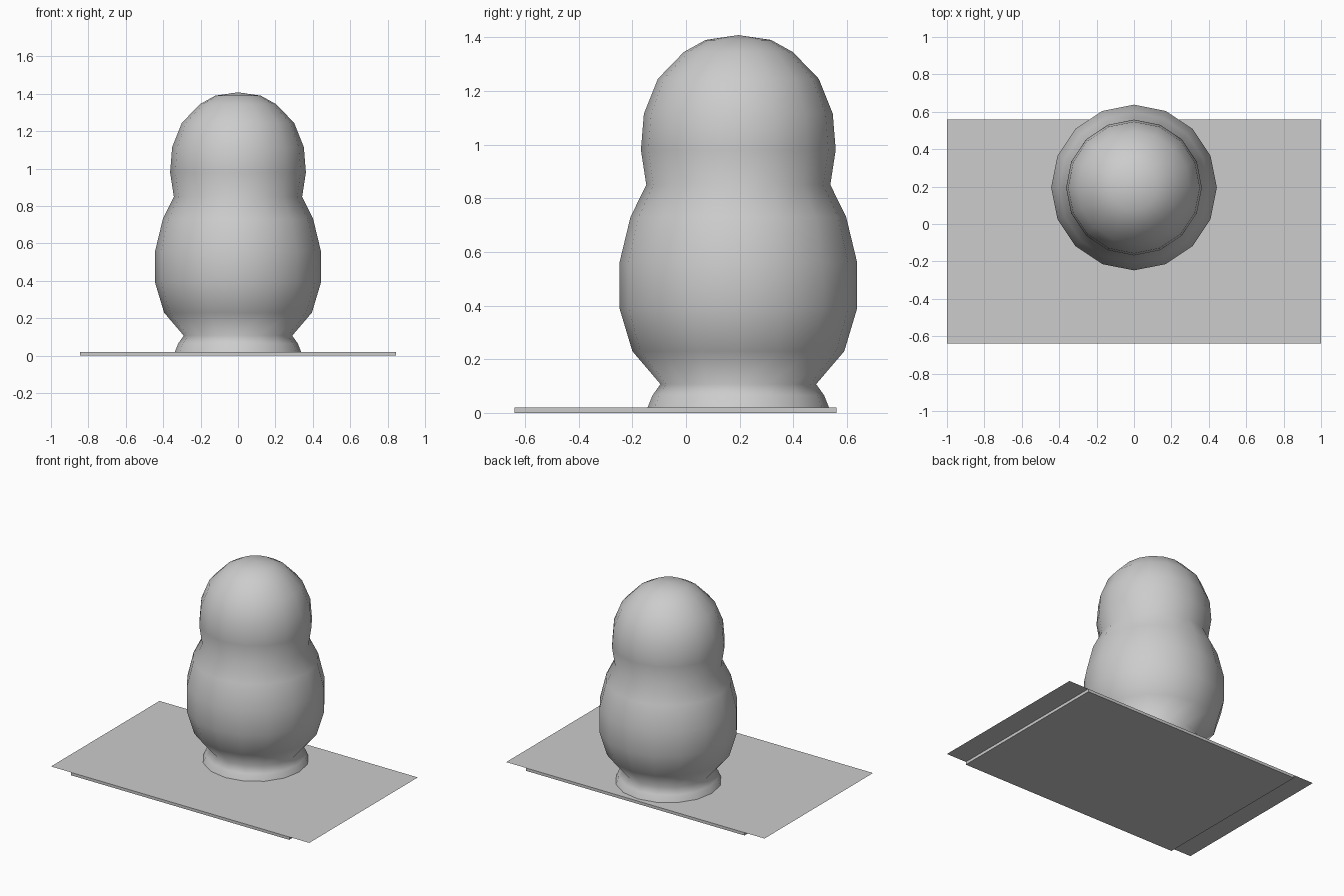
import bpy
import bmesh
import math

if "Cube" in bpy.data.objects:
    bpy.data.objects.remove(bpy.data.objects["Cube"])

grey = bpy.data.materials.new("light_grey")
grey.diffuse_color = (0.604, 0.604, 0.604, 1)
grey.use_nodes = True
grey.node_tree.nodes["Principled BSDF"].inputs["Base Color"].default_value = grey.diffuse_color


def finish(bm, name, smooth=False):
    mesh = bpy.data.meshes.new(name)
    for f in bm.faces:
        f.smooth = smooth
    bm.to_mesh(mesh)
    bm.free()
    mesh.materials.append(grey)
    obj = bpy.data.objects.new(name, mesh)
    bpy.context.collection.objects.link(obj)
    return obj


# Turned doll: flared foot, round belly, neck crease and domed head
SIDES = 16
AXIS_Y = 0.195
profile = [(0.338, 0.02), (0.32, 0.065), (0.29, 0.107), (0.395, 0.23),
           (0.443, 0.39), (0.443, 0.56), (0.402, 0.73), (0.343, 0.85),
           (0.363, 0.98), (0.352, 1.115), (0.30, 1.245), (0.203, 1.345),
           (0.122, 1.39)]
bm = bmesh.new()
rings = []
for r, z in profile:
    rings.append([bm.verts.new((r * math.cos(a), AXIS_Y + r * math.sin(a), z))
                  for a in (2 * math.pi * i / SIDES for i in range(SIDES))])
tip = bm.verts.new((0, AXIS_Y, 1.408))
for i in range(SIDES):
    j = (i + 1) % SIDES
    for low, high in zip(rings, rings[1:]):
        bm.faces.new((low[i], low[j], high[j], high[i]))
    bm.faces.new((rings[-1][i], rings[-1][j], tip))
finish(bm, "doll_body", smooth=True)

# Ground sheet: thin wide sheet over a slightly narrower slab
Y0, Y1, TOP = -0.64, 0.56, 0.02


def rectangle(bm, half_x, z):
    return [bm.verts.new((x, y, z)) for x, y in
            ((-half_x, Y0), (half_x, Y0), (half_x, Y1), (-half_x, Y1))]


bm = bmesh.new()
bm.faces.new(rectangle(bm, 1.0, TOP))
finish(bm, "ground_sheet")

# Slab is open at the top, where the sheet closes it
bm = bmesh.new()
low, high = rectangle(bm, 0.845, 0), rectangle(bm, 0.845, TOP)
bm.faces.new(low[::-1])
for i in range(4):
    j = (i + 1) % 4
    bm.faces.new((low[i], low[j], high[j], high[i]))
finish(bm, "ground_slab")
